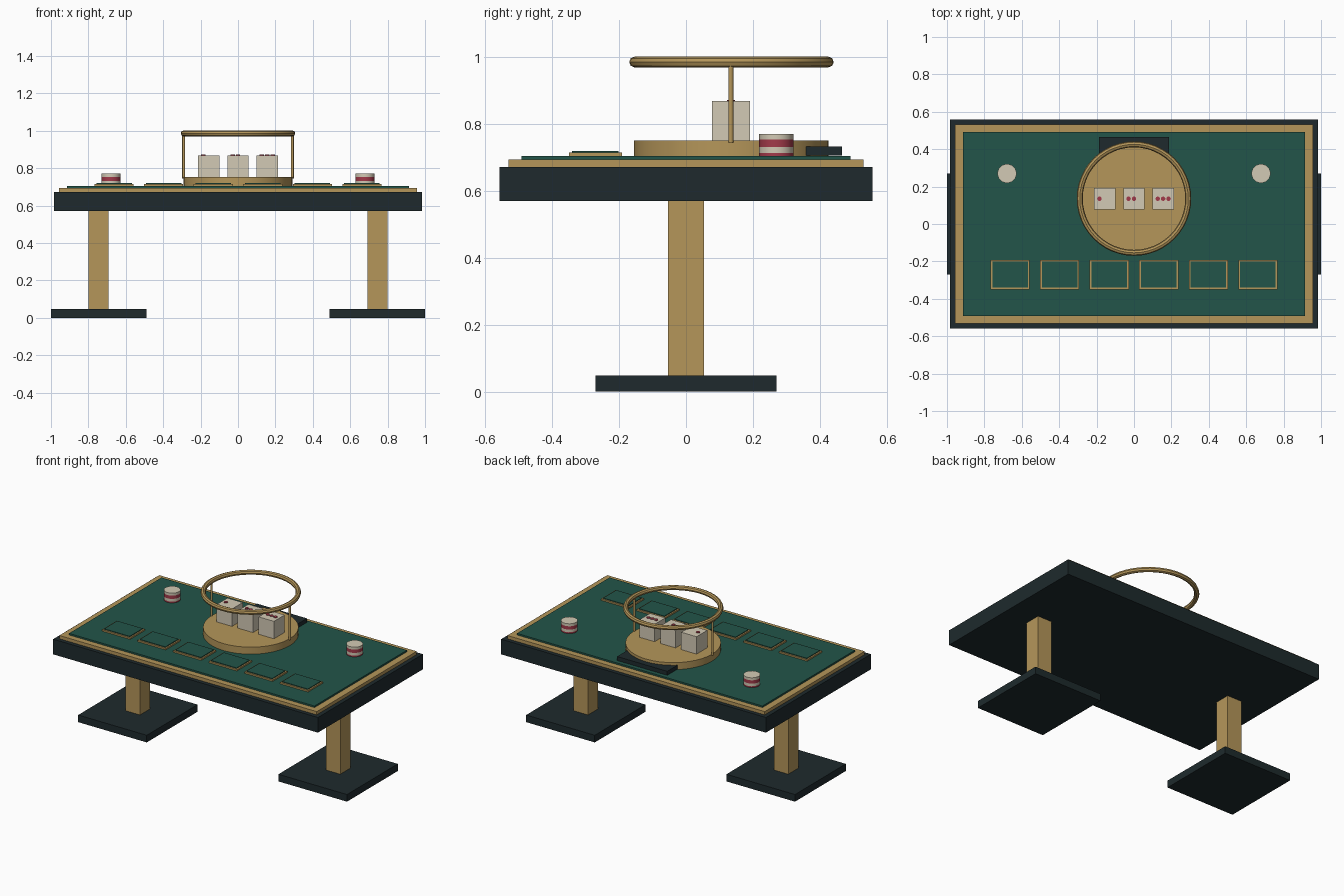
import bpy, math

if "Cube" in bpy.data.objects:
    bpy.data.objects.remove(bpy.data.objects["Cube"])

def material(name, rgb):
    m = bpy.data.materials.new(name)
    m.diffuse_color = (*rgb, 1)
    m.use_nodes = True
    m.node_tree.nodes["Principled BSDF"].inputs["Base Color"].default_value = m.diffuse_color
    return m

DARK = material("dark_wood", (0.013, 0.023, 0.026))
GOLD = material("brass", (0.46, 0.305, 0.102))
FELT = material("green_felt", (0.016, 0.091, 0.067))
IVORY = material("ivory", (0.65, 0.59, 0.46))
RED = material("red", (0.36, 0.042, 0.068))

def finish(name, mat, smooth=False):
    o = bpy.context.object
    o.name = name
    o.data.materials.append(mat)
    if smooth:
        bpy.ops.object.shade_smooth_by_angle(angle=math.radians(35))
    return o

def box(name, mat, x, y, sx, sy, z0, z1):
    bpy.ops.mesh.primitive_cube_add(size=1, location=(x, y, (z0 + z1) / 2))
    bpy.context.object.scale = (sx, sy, z1 - z0)
    bpy.ops.object.transform_apply(location=False, rotation=False, scale=True)
    return finish(name, mat)

def cyl(name, mat, x, y, r, z0, z1, n=32):
    bpy.ops.mesh.primitive_cylinder_add(vertices=n, radius=r, depth=z1 - z0,
                                        location=(x, y, (z0 + z1) / 2))
    return finish(name, mat, True)

# stacked table top
box("table_body", DARK, 0, 0, 1.97, 1.115, 0.57, 0.672)
box("brass_trim", GOLD, 0, 0, 1.915, 1.062, 0.672, 0.694)
box("felt_top", FELT, 0, 0, 1.826, 0.983, 0.694, 0.705)

# pedestals, posts and chip stacks, one per side
CY = 0.136
chip_levels = [0.695, 0.714, 0.732, 0.754, 0.771]
for s, side in ((-1, "left"), (1, "right")):
    box(f"{side}_foot", DARK, s * 0.745, 0, 0.51, 0.54, 0, 0.048)
    box(f"{side}_leg", GOLD, s * 0.745, 0, 0.107, 0.107, 0.048, 0.57)
    cyl(f"{side}_cage_post", GOLD, s * 0.291, CY - 0.002, 0.0075, 0.745, 0.985, 12)
    for i in range(4):
        cyl(f"{side}_chip_{i + 1}", (RED, IVORY)[i % 2], s * 0.679, 0.27, 0.051,
            chip_levels[i], chip_levels[i + 1], 24)

# dice cage: base disc and upper ring
cyl("cage_base", GOLD, 0, CY, 0.291, 0.704, 0.752, 40)
bpy.ops.mesh.primitive_torus_add(major_segments=48, minor_segments=8, major_radius=0.29,
                                 minor_radius=0.016, location=(0, CY, 0.986))
finish("cage_ring", GOLD, True)
box("dealer_tray", DARK, 0, 0.41, 0.373, 0.112, 0.707, 0.734)

# dice with one, two and three pips
for i in range(3):
    x = (i - 1) * 0.156
    box(f"die_{i + 1}", IVORY, x, 0.135, 0.114, 0.114, 0.752, 0.869)
    for p in range(i + 1):
        cyl(f"die_{i + 1}_pip_{p + 1}", RED, x + (p - 1) * 0.029, 0.135, 0.012, 0.867, 0.873, 12)

# betting spots
for i in range(6):
    x = (i - 2.5) * 0.265
    box(f"bet_frame_{i + 1}", GOLD, x, -0.271, 0.209, 0.158, 0.704, 0.715)
    box(f"bet_inset_{i + 1}", FELT, x, -0.271, 0.19, 0.139, 0.715, 0.72)
